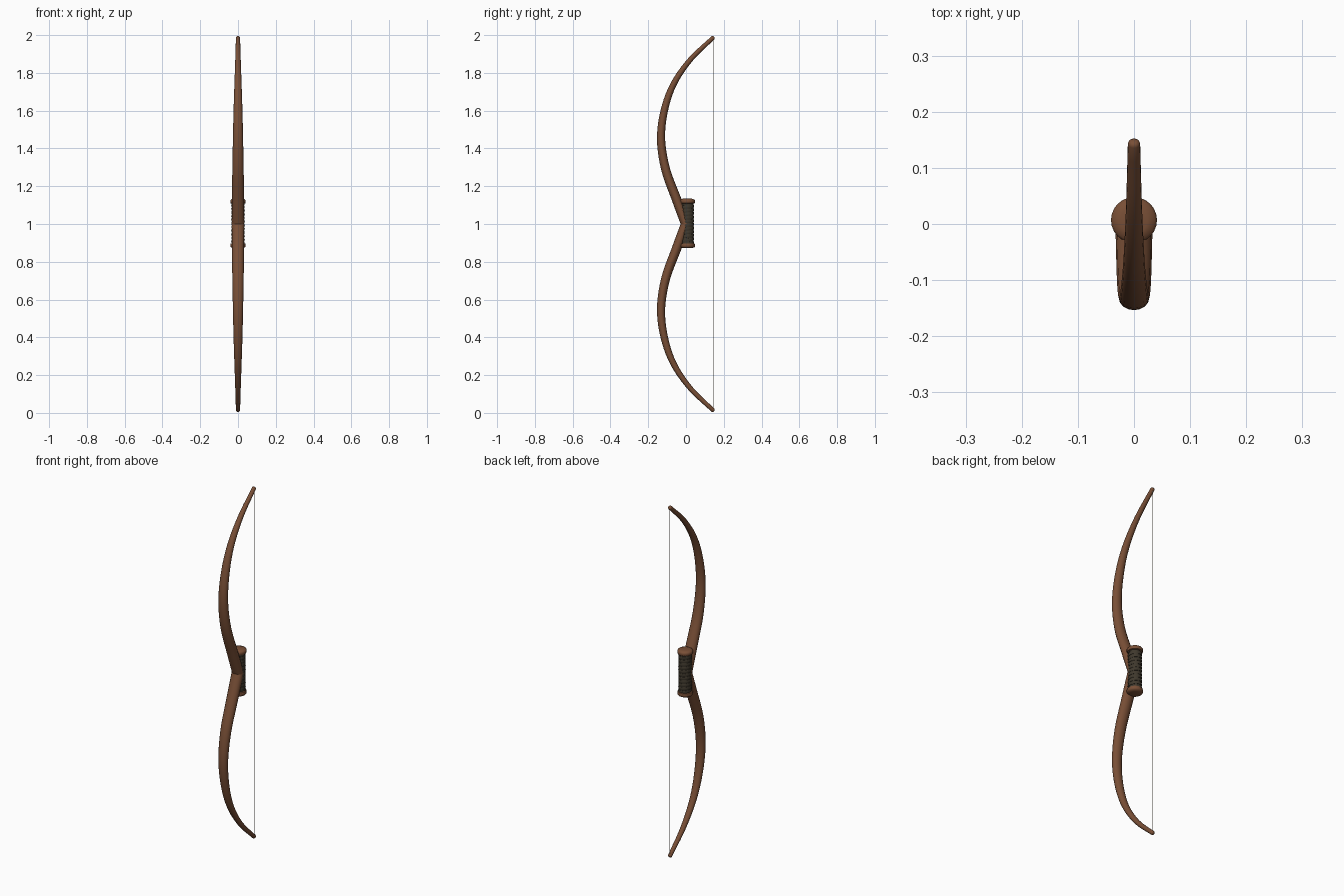
import bpy, bmesh, math
from mathutils import Vector

if "Cube" in bpy.data.objects:
    bpy.data.objects.remove(bpy.data.objects["Cube"])


def material(name, rgb):
    m = bpy.data.materials.new(name)
    m.diffuse_color = (*rgb, 1)
    m.use_nodes = True
    m.node_tree.nodes["Principled BSDF"].inputs["Base Color"].default_value = m.diffuse_color
    return m


WOOD = material("brown wood", (0.19, 0.078, 0.037))
LEATHER = material("dark leather", (0.05, 0.04, 0.026))
STRING = material("pale string", (0.5, 0.46, 0.38))


def finish(bm, name, mat, angle=40):
    bmesh.ops.recalc_face_normals(bm, faces=bm.faces)
    me = bpy.data.meshes.new(name)
    bm.to_mesh(me)
    bm.free()
    ob = bpy.data.objects.new(name, me)
    bpy.context.collection.objects.link(ob)
    me.materials.append(mat)
    bpy.ops.object.select_all(action='DESELECT')
    ob.select_set(True)
    bpy.context.view_layer.objects.active = ob
    bpy.ops.object.shade_smooth_by_angle(angle=math.radians(angle))
    return ob


def catmull(pts, steps):
    p = [Vector(q) for q in pts]
    p = [2 * p[0] - p[1]] + p + [2 * p[-1] - p[-2]]
    out = []
    for i in range(1, len(p) - 2):
        a, b, c, d = p[i - 1:i + 3]
        for s in range(steps):
            t = s / steps
            out.append(0.5 * (2 * b + (c - a) * t + (2 * a - 5 * b + 4 * c - d) * t * t
                              + (3 * b - a - 3 * c + d) * t ** 3))
    out.append(p[-2])
    return out


def loft(bm, rings):
    vs = [[bm.verts.new(co) for co in r] for r in rings]
    n = len(vs[0])
    for a, b in zip(vs, vs[1:]):
        for i in range(n):
            bm.faces.new((a[i], a[(i + 1) % n], b[(i + 1) % n], b[i]))
    bm.faces.new(vs[0][::-1])
    bm.faces.new(vs[-1])


# limbs: elliptical section swept along a curve of (y, z, half width, half thickness)
LIMB = [(0.0, 0.995, 0.033, 0.025), (-0.05, 1.13, 0.032, 0.025), (-0.108, 1.29, 0.030, 0.0235),
        (-0.132, 1.45, 0.027, 0.0215), (-0.115, 1.6, 0.0235, 0.0195), (-0.066, 1.74, 0.019, 0.0165),
        (0.023, 1.87, 0.0145, 0.0135), (0.143, 1.986, 0.011, 0.011)]


def limb(name, sign):
    path = catmull(LIMB, 5)
    # rounded tip
    d = (path[-1] - path[-2]).xy.normalized()
    end = path[-1]
    for off, k in ((0.004, 0.85), (0.007, 0.5)):
        path.append(Vector((end[0] + d.x * off, end[1] + d.y * off, end[2] * k, end[3] * k)))
    rings = []
    for i, q in enumerate(path):
        t = (path[min(i + 1, len(path) - 1)] - path[max(i - 1, 0)]).xy.normalized()
        ring = []
        for j in range(16):
            a = math.tau * j / 16
            s = math.sin(a) * q[3]
            y, z = q[0] + t.y * s, q[1] - t.x * s
            ring.append((math.cos(a) * q[2], y, 1 + sign * (z - 1)))
        rings.append(ring)
    bm = bmesh.new()
    loft(bm, rings)
    finish(bm, name, WOOD)


limb("upper_limb", 1)
limb("lower_limb", -1)

GRIP_Y = 0.007


def lathe(name, profile, mat, n=24, y=GRIP_Y):
    bm = bmesh.new()
    loft(bm, [[(r * math.cos(math.tau * j / n), y + r * math.sin(math.tau * j / n), z)
               for j in range(n)] for r, z in profile])
    return finish(bm, name, mat)


# grip core and rounded wooden end caps
lathe("grip_core", [(0.032, 0.885), (0.032, 1.12)], LEATHER)
CAP = [(0.033, 0.105), (0.039, 0.107), (0.041, 0.113), (0.041, 0.121), (0.037, 0.127), (0.024, 0.131)]
for name, sign in (("upper_cap", 1), ("lower_cap", -1)):
    lathe(name, [(r, 1.003 + sign * z) for r, z in CAP], WOOD)

# leather cord wound round the grip
bm = bmesh.new()
turns, per, rad, cord = 11, 24, 0.0315, 0.0045
z0, z1 = 0.897, 1.109
rings = []
for i in range(turns * per + 1):
    a = math.tau * i / per
    z = z0 + (z1 - z0) * i / (turns * per)
    ring = []
    for j in range(6):
        b = math.tau * j / 6
        r = rad + cord * math.cos(b)
        ring.append((r * math.cos(a), GRIP_Y + r * math.sin(a), z + 2 * cord * math.sin(b)))
    rings.append(ring)
loft(bm, rings)
finish(bm, "grip_wrap", LEATHER, 70)

# bowstring from tip to tip
lathe("bowstring", [(0.0015, 0.016), (0.0015, 1.984)], STRING, 8, 0.145)
